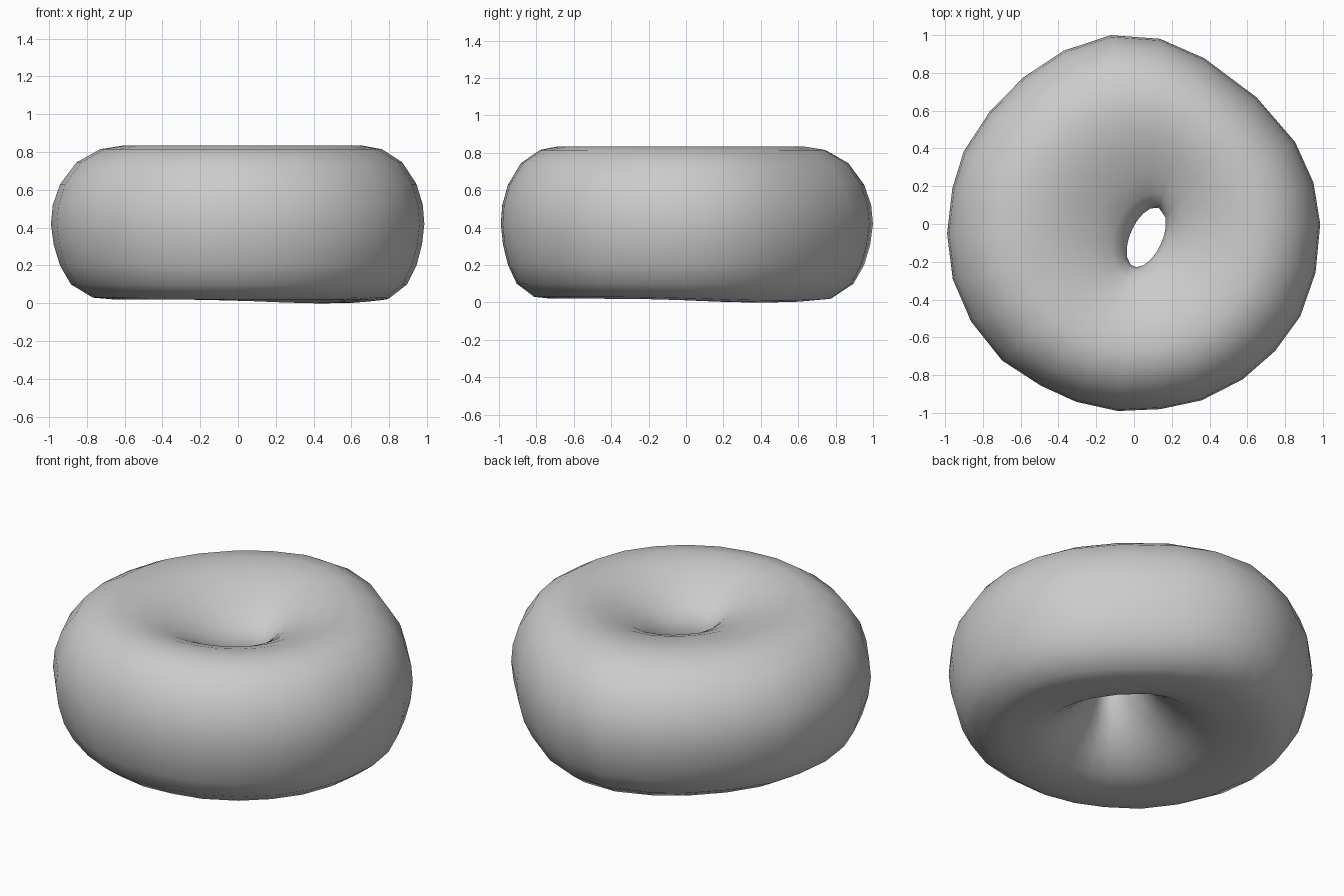
import bpy
import bmesh
import math
from mathutils import Vector

if "Cube" in bpy.data.objects:
    bpy.data.objects.remove(bpy.data.objects["Cube"])

# Slightly uneven outline seen from above: (angle in degrees, outer radius)
OUTLINE = [(0, .986), (13, .975), (27, .957), (46, .933), (67, .953), (82, .99),
           (97, 1.007), (112, .99), (127, .972), (142, .968), (157, .98), (169, .98),
           (183, .991), (197, 1.003), (211, 1.005), (226, 1.005), (240, .988),
           (252, .99), (265, .994), (278, .99), (291, 1.0), (305, 1.004),
           (318, 1.005), (331, 1.007), (345, .995)]

# Ring cross-section: (fraction from hole edge to outer edge, height)
PROFILE = [(0, .56), (.025, .625), (.09, .68), (.2, .735), (.33, .785), (.46, .82),
           (.6, .835), (.73, .815), (.86, .745), (.95, .63), (.99, .52), (1, .42),
           (.985, .31), (.95, .2), (.89, .1), (.77, .03), (.65, .02), (.5, .02),
           (.37, .05), (.25, .115), (.14, .205), (.06, .32), (.015, .44)]

# Off-centre, tilted oval hole
HOLE_CENTRE = Vector((.065, -.07))
HOLE_LONG, HOLE_SHORT, HOLE_TILT = .17, .085, math.radians(66)


def hole_point(a):
    b = a - HOLE_TILT
    r = 1 / math.hypot(math.cos(b) / HOLE_LONG, math.sin(b) / HOLE_SHORT)
    return HOLE_CENTRE + r * Vector((math.cos(a), math.sin(a)))


# Doughnut ring: loft the cross-section around the hole
bm = bmesh.new()
rings = []
for degrees, radius in OUTLINE:
    a = math.radians(degrees)
    inner = hole_point(a)
    outer = radius * Vector((math.cos(a), math.sin(a)))
    ring = []
    for t, z in PROFILE:
        p = inner.lerp(outer, t)
        if z < .1:  # underside dips slightly at one corner
            z -= .02 * max(0, math.cos(a - math.pi / 4)) ** 3
        ring.append(bm.verts.new((p.x, p.y, z)))
    rings.append(ring)

n = len(PROFILE)
for i, ring in enumerate(rings):
    nxt = rings[(i + 1) % len(rings)]
    for j in range(n):
        k = (j + 1) % n
        bm.faces.new((ring[j], ring[k], nxt[k], nxt[j]))
bmesh.ops.recalc_face_normals(bm, faces=bm.faces)
for f in bm.faces:
    f.smooth = True

mesh = bpy.data.meshes.new("doughnut_ring")
bm.to_mesh(mesh)
bm.free()
bpy.context.collection.objects.link(bpy.data.objects.new("doughnut_ring", mesh))
